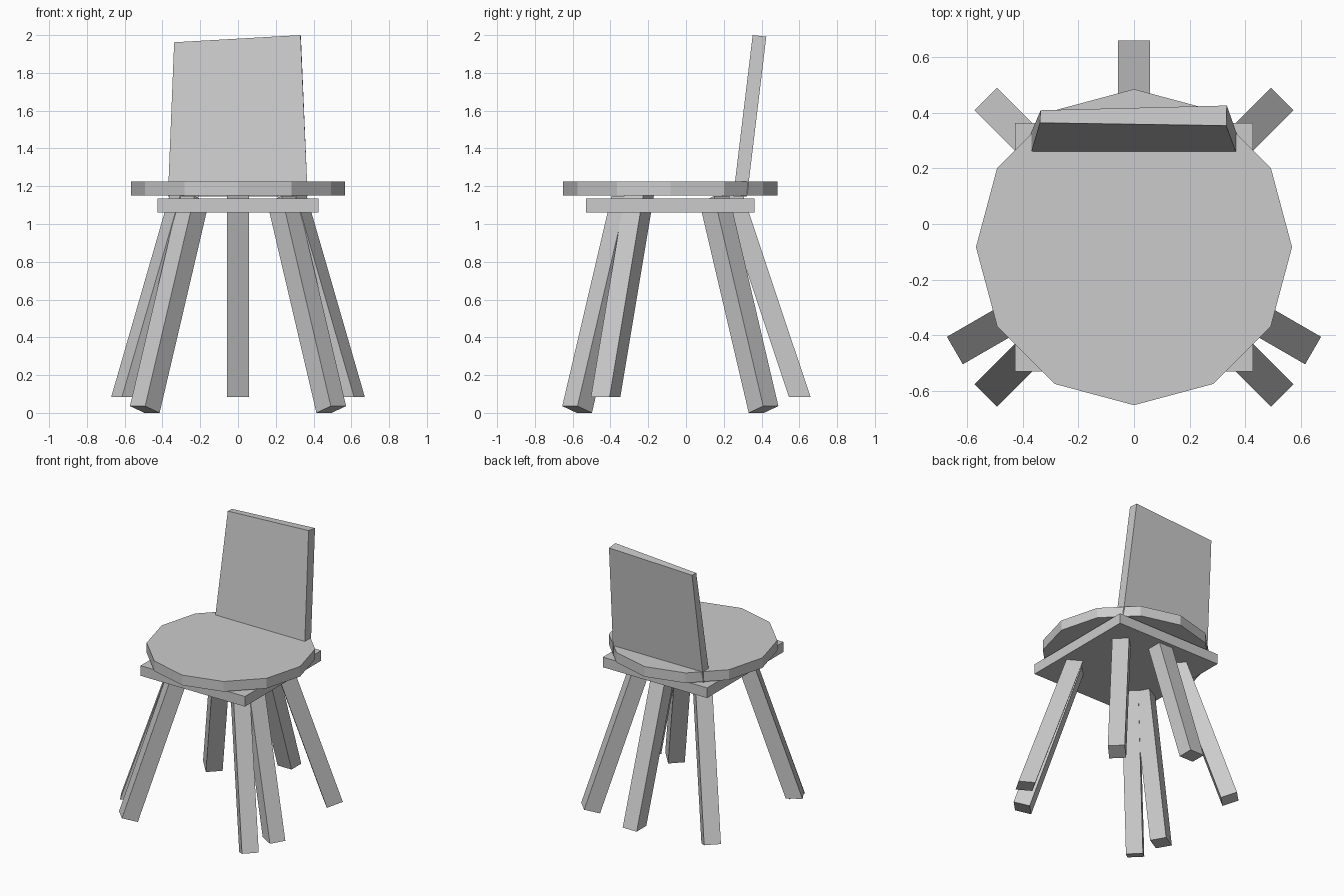
import bpy, bmesh
from math import cos, sin, radians, atan
from mathutils import Vector

if "Cube" in bpy.data.objects:
    bpy.data.objects.remove(bpy.data.objects["Cube"])

GREY = (0.6, 0.6, 0.6, 1)
mat = bpy.data.materials.new("plain grey")
mat.use_nodes = True
mat.diffuse_color = GREY
mat.node_tree.nodes["Principled BSDF"].inputs["Base Color"].default_value = GREY

CY = -0.083      # common centre of seat, plate and legs
HALF = 0.057     # half thickness of a leg


def prism(name, lower, upper):
    """Solid between two matching outlines, lower and upper."""
    bm = bmesh.new()
    a = [bm.verts.new(p) for p in lower]
    b = [bm.verts.new(p) for p in upper]
    bm.faces.new(a)
    bm.faces.new(b)
    for i in range(len(a)):
        j = (i + 1) % len(a)
        bm.faces.new((a[i], a[j], b[j], b[i]))
    bmesh.ops.recalc_face_normals(bm, faces=bm.faces)
    mesh = bpy.data.meshes.new(name)
    bm.to_mesh(mesh)
    bm.free()
    mesh.materials.append(mat)
    obj = bpy.data.objects.new(name, mesh)
    bpy.context.collection.objects.link(obj)
    return obj


def slab(name, outline, z0, z1):
    return prism(name, [(x, y, z0) for x, y in outline], [(x, y, z1) for x, y in outline])


def leg(name, angle, foot, top, tilt):
    """Splayed leg; foot and top are (radius, height), tilt slants the end cuts."""
    a = radians(angle)
    out = Vector((cos(a), sin(a), 0))
    side = Vector((-sin(a), cos(a), 0))
    across = out * cos(tilt) + Vector((0, 0, sin(tilt)))
    ends = []
    for r, z in (foot, top):
        c = Vector((0, CY, z)) + out * r
        ends.append([c + across * u * HALF + side * v * HALF
                     for u, v in ((-1, -1), (1, -1), (1, 1), (-1, 1))])
    prism(name, *ends)


# Twelve-sided seat and square plate beneath it
R = 0.567
slab("seat", [(R * cos(radians(30 * i)), CY + R * sin(radians(30 * i))) for i in range(12)],
     1.15, 1.225)
S, T = 0.427, 0.446
slab("seat_plate", [(-S, CY - T), (S, CY - T), (S, CY + T), (-S, CY + T)], 1.06, 1.135)

# Four corner legs with square-cut ends
SLOPE = 0.331
for name, angle in (("back_left", 45), ("back_right", 135),
                    ("front_right", 225), ("front_left", 315)):
    leg(name + "_leg", angle, (0.698, 0.018), (0.698 - SLOPE * 1.112, 1.13), atan(SLOPE))

# Three shorter legs with level ends
for name, angle in (("back_middle", 90), ("side_right", 210), ("side_left", 330)):
    leg(name + "_leg", angle, (0.685, 0.085), (0.685 - 0.334 * 1.065, 1.15), 0)

# Leaning backrest with an uneven top
prism("backrest",
      [(-0.371, 0.25, 1.145), (0.369, 0.25, 1.145), (0.369, 0.323, 1.145), (-0.371, 0.323, 1.145)],
      [(-0.338, 0.363, 1.962), (0.331, 0.353, 2.0), (0.333, 0.425, 1.992), (-0.335, 0.408, 1.962)])
